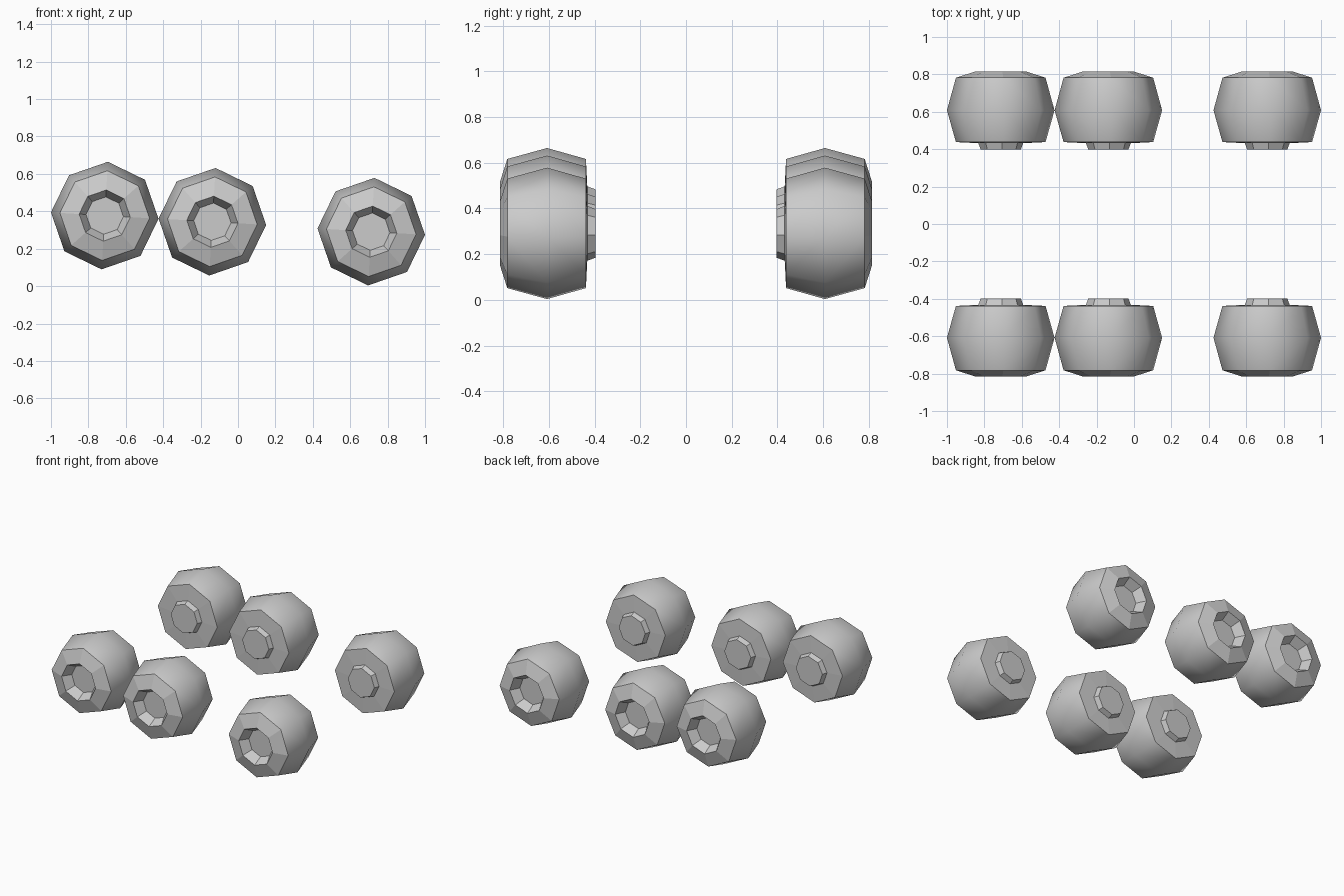
import bpy, bmesh
from math import cos, sin, tau, radians

if "Cube" in bpy.data.objects:
    bpy.data.objects.remove(bpy.data.objects["Cube"])

SIDES = 8
TILT = radians(-3.4)
# wheel cross-section (radius, distance from centre line), inner stub to outer recess
PROFILE = [(0.107, 0.397), (0.12, 0.432), (0.24, 0.438), (0.288, 0.608),
           (0.24, 0.782), (0.137, 0.815), (0.10, 0.75)]
TREAD = (2, 3)      # bands that are smooth shaded
SOFT_RING = 3       # widest ring of the tread stays soft


def wheel(name, x, z, side):
    bm = bmesh.new()
    rings = []
    for r, y in PROFILE:
        rings.append([bm.verts.new((r * cos(TILT + tau * i / SIDES), side * y,
                                    r * sin(TILT + tau * i / SIDES)))
                      for i in range(SIDES)])
    # bands between rings
    for k in range(len(rings) - 1):
        a, b = rings[k], rings[k + 1]
        for i in range(SIDES):
            j = (i + 1) % SIDES
            f = bm.faces.new((a[i], a[j], b[j], b[i]))
            f.smooth = k in TREAD
    # axle stub end and hub recess floor
    bm.faces.new(rings[0])
    bm.faces.new(rings[-1])
    # crisp edges around every ring except the tread crown
    for k, ring in enumerate(rings):
        if k != SOFT_RING:
            for i in range(SIDES):
                bm.edges.get((ring[i], ring[(i + 1) % SIDES])).smooth = False
    bmesh.ops.recalc_face_normals(bm, faces=bm.faces)
    mesh = bpy.data.meshes.new(name)
    bm.to_mesh(mesh)
    bm.free()
    ob = bpy.data.objects.new(name, mesh)
    ob.location = (x, 0, z)
    bpy.context.collection.objects.link(ob)


# three wheels per side, each axle at its own height
for axle, x, z in (("rear", -0.7125, 0.377), ("middle", -0.137, 0.344),
                   ("front", 0.7125, 0.291)):
    for label, side in (("right", -1), ("left", 1)):
        wheel(f"{axle}_{label}_wheel", x, z, side)
